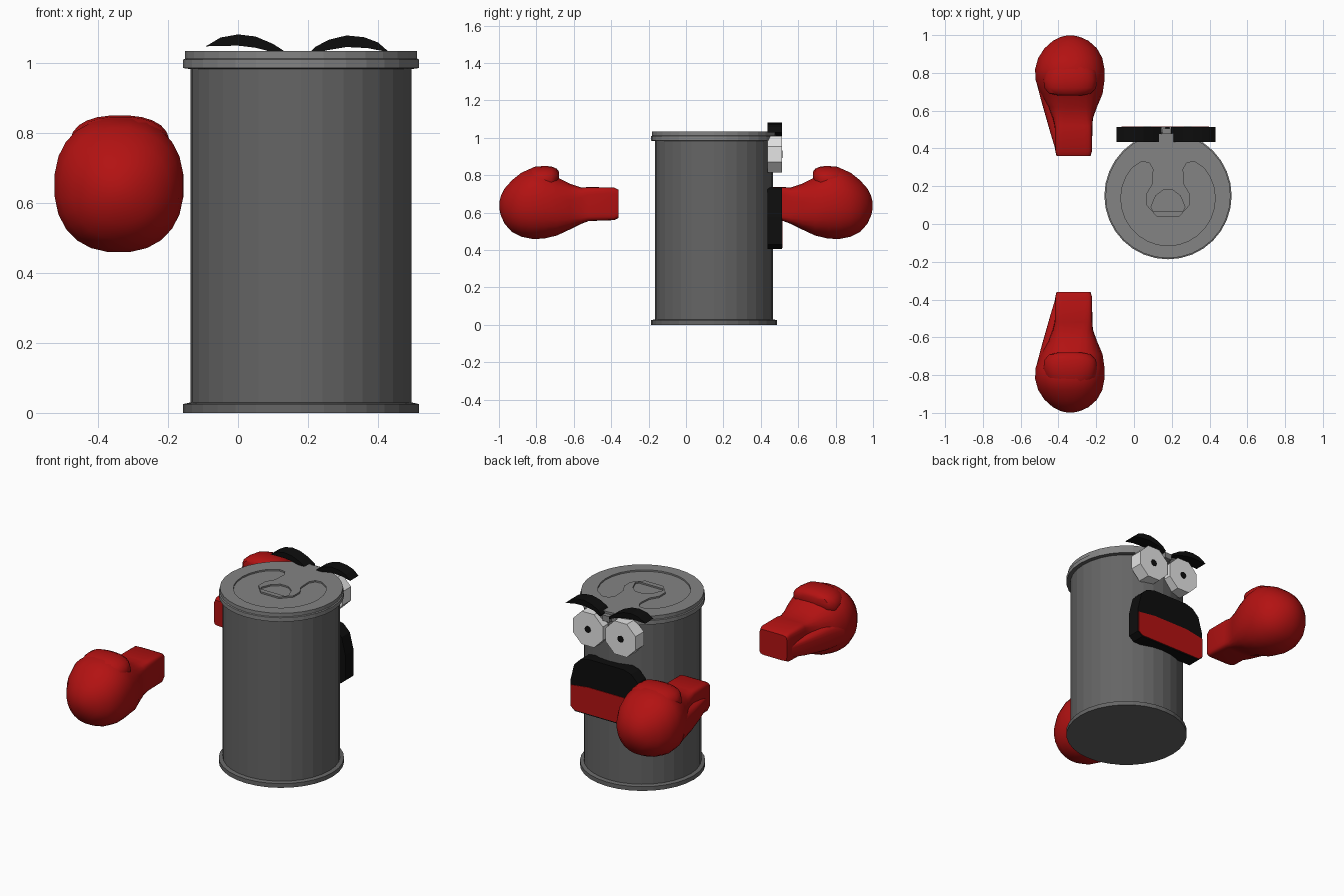
import bpy, bmesh, math

if "Cube" in bpy.data.objects:
    bpy.data.objects.remove(bpy.data.objects["Cube"])

CX, CY = 0.18, 0.15          # axis of the can
FACE_BACK, FACE_FRONT = 0.435, 0.513


def material(name, rgb):
    m = bpy.data.materials.new(name)
    m.diffuse_color = (*rgb, 1)
    m.use_nodes = True
    m.node_tree.nodes["Principled BSDF"].inputs["Base Color"].default_value = m.diffuse_color
    return m


BODY = material("dark grey", (0.13, 0.13, 0.13))
LID = material("light grey", (0.23, 0.23, 0.23))
RED = material("red", (0.45, 0.006, 0.006))
BLACK = material("black", (0.004, 0.004, 0.004))
WHITE = material("white", (0.78, 0.78, 0.78))


def finish(name, bm, mats, smooth=None):
    bmesh.ops.recalc_face_normals(bm, faces=bm.faces)
    me = bpy.data.meshes.new(name)
    bm.to_mesh(me)
    bm.free()
    for m in mats:
        me.materials.append(m)
    ob = bpy.data.objects.new(name, me)
    bpy.context.collection.objects.link(ob)
    if smooth:
        bpy.ops.object.select_all(action='DESELECT')
        ob.select_set(True)
        bpy.context.view_layer.objects.active = ob
        bpy.ops.object.shade_smooth_by_angle(angle=math.radians(smooth))
    return ob


def loft(bm, rings):
    """Skin a list of closed point rings and cap both ends."""
    vs = [[bm.verts.new(p) for p in r] for r in rings]
    n = len(vs[0])
    for a, b in zip(vs, vs[1:]):
        for i in range(n):
            j = (i + 1) % n
            bm.faces.new((a[i], a[j], b[j], b[i]))
    bm.faces.new(vs[0][::-1])
    bm.faces.new(vs[-1])


def plate(name, pts, mat, y0=FACE_BACK, y1=FACE_FRONT):
    """Outline in x, z given thickness along y."""
    bm = bmesh.new()
    loft(bm, [[(x, y, z) for x, z in pts] for y in (y0, y1)])
    return finish(name, bm, [mat])


def slab(name, pts, mat, z0, z1):
    """Outline in x, y given thickness along z."""
    bm = bmesh.new()
    loft(bm, [[(x, y, z) for x, y in pts] for z in (z0, z1)])
    return finish(name, bm, [mat])


def circle(cx, cy, r, n, start=0.0):
    return [(cx + r * math.cos(start + math.tau * i / n),
             cy + r * math.sin(start + math.tau * i / n)) for i in range(n)]


# Can body with flanges at both ends
bm = bmesh.new()
profile = [(0.337, 0), (0.337, 0.025), (0.316, 0.03), (0.316, 0.982),
           (0.337, 0.985), (0.337, 1.009), (0.331, 1.012), (0.331, 1.02)]
loft(bm, [[(x, y, z) for x, y in circle(CX, CY, r, 32)] for r, z in profile])
for f in bm.faces:
    if f.calc_center_median().z > 0.99:
        f.material_index = 1
finish("can_body", bm, [BODY, LID], 8)

# Lid with a horseshoe recess around the pull tab and a hole in the tab
lid = slab("can_lid", circle(CX, CY, 0.331, 32), LID, 1.015, 1.033)
arc = [(CX + 0.25 * math.cos(math.radians(a)), 0.135 + 0.25 * math.sin(math.radians(a)))
       for a in range(140, 401, 13)]
inner = [(0.10, 0.29), (0.095, 0.21), (0.065, 0.16), (0.065, 0.10), (0.12, 0.04)]
tips = [(0.04, 0.33), (0.08, 0.325)]
right = [(2 * CX - x, y) for x, y in tips + inner]
horseshoe = arc + right + inner[::-1] + tips[::-1]
tab_hole = [(0.09, 0.09), (0.10, 0.07), (0.26, 0.07), (0.27, 0.09),
            (0.245, 0.15), (0.205, 0.18), (0.155, 0.18), (0.115, 0.15)]
for name, pts in (("recess_cutter", horseshoe), ("tab_hole_cutter", tab_hole)):
    cutter = slab(name, pts, LID, 1.024, 1.06)
    cutter.hide_render = True
    cutter.hide_viewport = True
    mod = lid.modifiers.new(name, 'BOOLEAN')
    mod.operation = 'DIFFERENCE'
    mod.solver = 'EXACT'
    mod.object = cutter

# Small bridge joining the lid to the face
plate("face_bridge", [(0.15, 0.985), (0.195, 0.985), (0.195, 1.02), (0.15, 1.02)],
      LID, 0.43, 0.505)

# Eyes with pupils
for side, x in (("left", 0.07), ("right", 0.285)):
    plate(side + "_eye", circle(x, 0.912, 0.106, 8, math.pi / 8), WHITE)
    plate(side + "_pupil", circle(x, 0.912, 0.02, 8), BLACK, FACE_FRONT - 0.002, FACE_FRONT + 0.003)

# Eyebrows
plate("left_brow", [(-0.092, 1.047), (-0.05, 1.072), (0.0, 1.081), (0.05, 1.075), (0.10, 1.054),
                    (0.145, 1.025), (0.145, 1.01), (0.10, 1.03), (0.05, 1.043), (0.0, 1.049),
                    (-0.05, 1.048)], BLACK)
plate("right_brow", [(0.432, 1.03), (0.40, 1.058), (0.36, 1.073), (0.31, 1.078), (0.26, 1.066),
                     (0.22, 1.045), (0.197, 1.022), (0.205, 1.01), (0.25, 1.035), (0.31, 1.045),
                     (0.37, 1.042)], BLACK)

# Mouth: black block with a red lower half on its face
plate("mouth", [(-0.068, 0.43), (-0.068, 0.58), (-0.04, 0.68), (0.0, 0.72), (0.05, 0.735),
                (0.28, 0.735), (0.335, 0.72), (0.375, 0.68), (0.40, 0.58), (0.40, 0.43),
                (0.37, 0.405), (-0.04, 0.405)], BLACK)
plate("tongue", [(-0.066, 0.432), (-0.066, 0.55), (0.05, 0.57), (0.28, 0.57), (0.398, 0.555),
                 (0.398, 0.432), (0.368, 0.412), (-0.038, 0.412)],
      RED, FACE_FRONT - 0.002, FACE_FRONT + 0.003)


def squircle(y, x0, x1, z0, z1, power, n=24):
    """Rounded box ring at depth y."""
    ring = []
    for i in range(n):
        a = math.tau * (i + 0.5) / n
        c, s = math.cos(a), math.sin(a)
        u = math.copysign(abs(c) ** (2 / power), c)
        v = math.copysign(abs(s) ** (2 / power), s)
        ring.append(((x0 + x1) / 2 + u * (x1 - x0) / 2, y, (z0 + z1) / 2 + v * (z1 - z0) / 2))
    return ring


# Boxing glove sections: y, x range, z range, squareness
FIST = [(0.36, -0.41, -0.23, 0.572, 0.722, 9), (0.385, -0.417, -0.222, 0.56, 0.735, 9),
        (0.52, -0.42, -0.22, 0.555, 0.737, 7), (0.56, -0.43, -0.217, 0.54, 0.735, 5),
        (0.62, -0.455, -0.195, 0.51, 0.755, 3.2), (0.69, -0.495, -0.165, 0.477, 0.79, 2.5),
        (0.76, -0.522, -0.155, 0.46, 0.835, 2.3), (0.82, -0.525, -0.155, 0.458, 0.842, 2.3),
        (0.88, -0.508, -0.167, 0.47, 0.815, 2.2), (0.93, -0.475, -0.195, 0.495, 0.775, 2.2),
        (0.97, -0.43, -0.24, 0.54, 0.73, 2.1), (0.99, -0.39, -0.285, 0.585, 0.69, 2),
        (0.998, -0.355, -0.32, 0.62, 0.655, 2)]
# Flat web running from the cuff to the side of the fist
WEB = [(0.39, -0.415, -0.30, 0.58, 0.66, 5), (0.50, -0.448, -0.30, 0.56, 0.67, 5),
       (0.64, -0.488, -0.30, 0.54, 0.69, 4), (0.76, -0.52, -0.30, 0.53, 0.71, 3)]
# Rolled finger edge overhanging the wrist
ROLL = [(0.68, -0.40, -0.28, 0.77, 0.82, 2), (0.69, -0.45, -0.23, 0.74, 0.835, 2.3),
        (0.72, -0.475, -0.20, 0.70, 0.848, 2.4), (0.76, -0.48, -0.195, 0.68, 0.85, 2.4),
        (0.81, -0.47, -0.20, 0.68, 0.846, 2.4), (0.86, -0.44, -0.24, 0.68, 0.82, 2.3)]

for side, sign in (("back", 1), ("front", -1)):
    for part, rows in (("glove", FIST), ("glove_web", WEB), ("glove_roll", ROLL)):
        bm = bmesh.new()
        loft(bm, [squircle(*r) for r in rows])
        for v in bm.verts:
            v.co.y *= sign
        finish(side + "_" + part, bm, [RED], 40)
